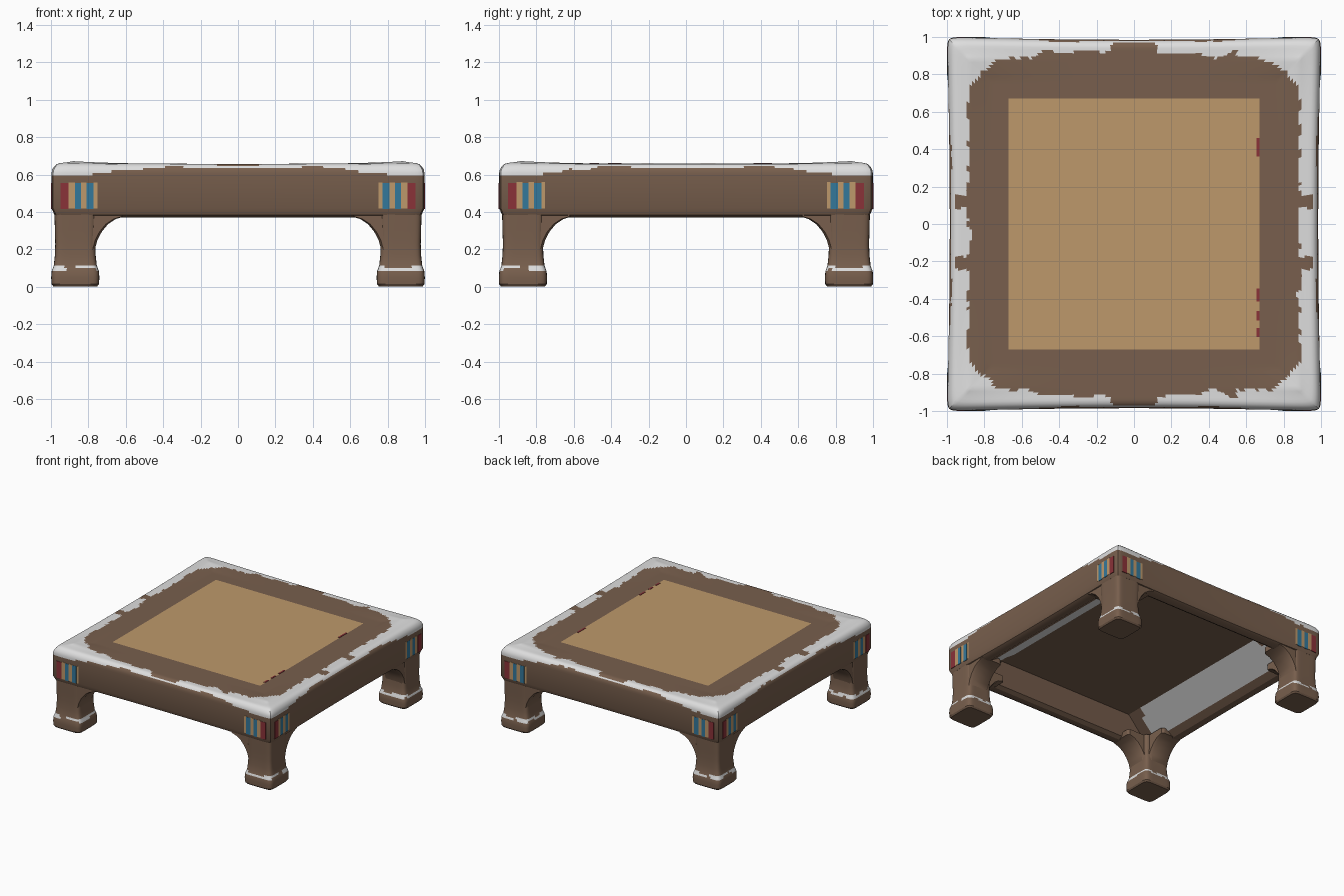
import bpy, bmesh
from mathutils import Vector, noise

cube = bpy.data.objects.get("Cube")
if cube:
    bpy.data.objects.remove(cube)


def material(name, rgb):
    lin = [((c / 255 + 0.055) / 1.055) ** 2.4 for c in rgb]
    m = bpy.data.materials.new(name)
    m.use_nodes = True
    m.diffuse_color = (*lin, 1)
    m.node_tree.nodes["Principled BSDF"].inputs["Base Color"].default_value = (*lin, 1)
    return m


BROWN, TAN, WHITE, RED, BLUE = range(5)
MATS = [material("wood brown", (120, 95, 77)), material("panel tan", (190, 153, 107)),
        material("frost white", (222, 222, 222)), material("stripe red", (138, 50, 56)),
        material("stripe blue", (52, 120, 155))]


def finish(bm, name, smooth=True):
    bmesh.ops.recalc_face_normals(bm, faces=bm.faces)
    mesh = bpy.data.meshes.new(name)
    bm.to_mesh(mesh)
    bm.free()
    for m in MATS:
        mesh.materials.append(m)
    ob = bpy.data.objects.new(name, mesh)
    bpy.context.collection.objects.link(ob)
    if smooth:
        bpy.ops.object.select_all(action="DESELECT")
        ob.select_set(True)
        bpy.context.view_layer.objects.active = ob
        bpy.ops.object.shade_smooth_by_angle()
    return ob


def square_loop(n):
    """Unit square outline, n points per side."""
    side = [(1, -1 + 2 * i / n) for i in range(n)]
    out = []
    for turn in range(4):
        out += side
        side = [(-y, x) for x, y in side]
    return out


def loft(rings):
    """Skin a list of equal-length rings and cap both ends."""
    bm = bmesh.new()
    rows = [[bm.verts.new(p) for p in ring] for ring in rings]
    n = len(rows[0])
    for a, b in zip(rows, rows[1:]):
        for i in range(n):
            j = (i + 1) % n
            bm.faces.new((a[i], a[j], b[j], b[i]))
    caps = bm.faces.new(rows[0]), bm.faces.new(rows[-1])
    return bm, caps


def ragged(x, y, scale, seed):
    return noise.noise(Vector((x * scale, y * scale, seed)))


# Frame: a square sweep across the top, down the apron and up the hollow inside
def frame_ring(rx, ry, z):
    pts = []
    r = max(rx, ry)
    for u, v in square_loop(120):
        t = min(abs(u), abs(v))
        bow = 1 - 0.015 * (1 - t * t) if r > 0.9 else 1
        lift = 0.014 * t ** 4 * max(0, 1 - abs(r - 0.88) / 0.11) if z > 0.64 else 0
        soft = 1 - 0.012 * t ** 30 if r > 0.9 else 1
        pts.append((u * rx * bow * soft, v * ry * bow * soft, z + lift))
    return pts


profile = [(0.67 + 0.015 * i, 0.658) for i in range(20)]
profile += [(0.972, 0.655), (0.985, 0.645), (0.992, 0.635), (0.997, 0.625), (1.0, 0.61),
            (1.0, 0.595), (1.0, 0.42), (0.985, 0.385), (0.96, 0.372), (0.9, 0.372), (0.87, 0.39)]
rings = [frame_ring(r, r, z) for r, z in profile]
rings += [frame_ring(0.87 - 0.25 * k, 0.87 - 0.07 * k, 0.39 + 0.16 * k) for k in (0.1, 0.25, 0.5, 0.75, 1)]
bm, (panel, underside) = loft(rings)


def frosted(c):
    x, y, z = c
    ax, ay = abs(x), abs(y)
    m, t = max(ax, ay), min(ax, ay)
    if z < 0.56:  # hollow inside, frosted along the two sides
        return ax > 0.62 and ax < 0.87 and ax > ay - 0.02 and ay < 0.74 and z > 0.4
    rag = ragged(x, y, 9, 1) + 0.5 * ragged(x, y, 25, 4)
    if m > 0.975 and z < 0.645:  # drips over the apron edge
        return z > 0.643 - 0.05 * max(0, min(1, (t - 0.45) * 2.5)) + 0.014 * rag
    limit = 0.885 + 0.025 * rag
    if t < 0.55:
        if ay > ax:  # front and back are mostly bare in the middle
            limit = 0.915 + 0.07 * ragged(x, 0, 6, 2) + 0.01 * rag
            if abs(x) < 0.12:
                limit = 0.97
        elif min(abs(y - 0.12), abs(y + 0.21)) < 0.035:
            limit = 0.96
    return m > limit or ax + ay > 1.62 + 0.03 * rag


for f in bm.faces:
    f.material_index = WHITE if frosted(f.calc_center_median()) else BROWN
panel.material_index = TAN
underside.material_index = BROWN
finish(bm, "table_frame")

# Legs: waisted posts with flared feet and a frosty ankle line
leg_profile = [(0.118, 0.003), (0.127, 0.015), (0.129, 0.05), (0.126, 0.085), (0.12, 0.1),
               (0.115, 0.115), (0.109, 0.17), (0.107, 0.23), (0.109, 0.3), (0.112, 0.42)]


def make_leg(sx, sy, name):
    loop = square_loop(16)
    rings = []
    for h, z in leg_profile:
        ring = []
        for u, v in loop:
            k = h * (1 - 0.09 * min(abs(u), abs(v)) ** 6)
            ring.append((0.87 * sx + u * k, 0.87 * sy + v * k, z))
        rings.append(ring)
    bm, caps = loft(rings)
    for f in bm.faces:
        c = f.calc_center_median()
        if 0.085 < c.z < 0.115 and ragged(c.x, c.y, 12, c.z * 30) > -0.12:
            f.material_index = WHITE
    for f in caps:
        f.material_index = BROWN
    finish(bm, name)


# Curved brackets joining each leg to the apron
arch = [(0.87, 0.2), (0.765, 0.2), (0.752, 0.25), (0.728, 0.295), (0.695, 0.335),
        (0.655, 0.362), (0.61, 0.376), (0.61, 0.42), (0.87, 0.42)]


def make_bracket(sx, sy, along_x, name):
    rings = []
    for d in (0.79, 0.81, 0.95, 0.972):
        pinch = 0.012 if d in (0.79, 0.972) else 0
        ring = []
        for s, z in arch:
            s += pinch if s < 0.8 else 0
            ring.append((s * sx, d * sy, z) if along_x else (d * sx, s * sy, z))
        rings.append(ring)
    bm, _ = loft(rings)
    finish(bm, name)


# Thin flat plates for painted marks
def plate(name, center, size, colour):
    bm = bmesh.new()
    bmesh.ops.create_cube(bm, size=1)
    for v in bm.verts:
        v.co = Vector([c + p * s for c, p, s in zip(center, v.co, size)])
    for f in bm.faces:
        f.material_index = colour
    finish(bm, name, smooth=False)


# Stripe edges counted from the corner inwards
edges = [0.95, 0.905, 0.872, 0.84, 0.81, 0.772, 0.752]
colours = [RED, TAN, BLUE, TAN, BLUE, TAN]
for sx, side in ((1, "left"), (-1, "right")):
    for sy, end in ((-1, "front"), (1, "back")):
        tag = end + "_" + side
        make_leg(sx, sy, tag + "_leg")
        make_bracket(sx, sy, True, tag + "_bracket_across")
        make_bracket(sx, sy, False, tag + "_bracket_along")
        for i, colour in enumerate(colours):
            s = (edges[i] + edges[i + 1]) / 2
            w = edges[i] - edges[i + 1]
            d = 0.997 - 0.015 * (1 - s * s)
            z = 0.485 + 0.004 * (i % 2)
            plate(tag + "_stripe_across", (s * sx, d * sy, z), (w, 0.009, 0.14), colour)
            plate(tag + "_stripe_along", (d * sx, s * sy, z), (0.009, w, 0.14), colour)

# Worn red flecks along one edge of the panel
for y, length in ((0.41, 0.1), (-0.38, 0.07), (-0.49, 0.05), (-0.58, 0.05)):
    plate("panel_fleck", (0.663, y, 0.658), (0.014, length, 0.005), RED)
